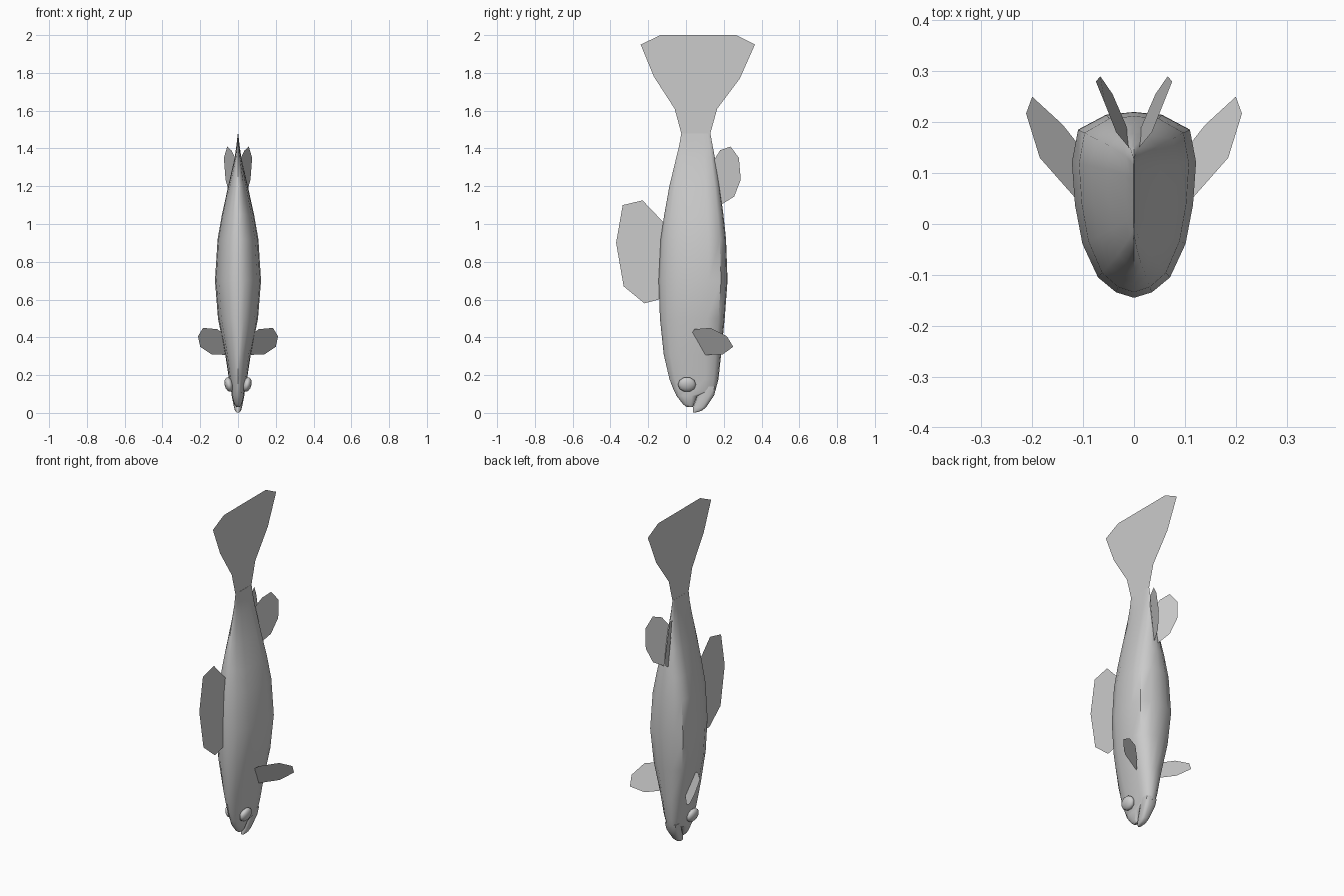
import bpy, bmesh, math
from mathutils import Matrix, Vector

if "Cube" in bpy.data.objects:
    bpy.data.objects.remove(bpy.data.objects["Cube"])

# half cross-section: (height fraction from back to belly, width fraction)
SECTION = [(0, 0), (.03, .29), (.11, .58), (.29, .83), (.50, .95),
           (.73, 1), (.905, .9), (.985, .45), (1, 0)]


def finish(name, bm, smooth=None):
    bmesh.ops.recalc_face_normals(bm, faces=bm.faces)
    me = bpy.data.meshes.new(name)
    bm.to_mesh(me)
    bm.free()
    ob = bpy.data.objects.new(name, me)
    bpy.context.collection.objects.link(ob)
    if smooth:
        bpy.ops.object.select_all(action='DESELECT')
        ob.select_set(True)
        bpy.context.view_layer.objects.active = ob
        bpy.ops.object.shade_smooth_by_angle(angle=math.radians(smooth))
    return ob


def loft(name, rings):
    """Rings are (z, back y, belly y, half width)."""
    outline = SECTION + [(t, -w) for t, w in SECTION[-2:0:-1]]
    bm = bmesh.new()
    loops = [[bm.verts.new((w * hw, y0 + t * (y1 - y0), z)) for t, w in outline]
             for z, y0, y1, hw in rings]
    n = len(outline)
    for a, b in zip(loops, loops[1:]):
        for i in range(n):
            bm.faces.new((a[i], a[(i + 1) % n], b[(i + 1) % n], b[i]))
    bm.faces.new(loops[0])
    bm.faces.new(loops[-1])
    return finish(name, bm, 50)


def fin(name, pts, side=1):
    bm = bmesh.new()
    bm.faces.new([bm.verts.new((side * x, y, z)) for x, y, z in pts])
    return finish(name, bm)


# body with upper head
loft("body", [
    (.03, .005, .035, .008), (.045, -.015, .042, .019), (.09, -.05, .06, .032),
    (.125, -.067, .158, .037), (.18, -.088, .172, .048), (.31, -.118, .186, .068),
    (.5, -.138, .205, .106), (.7, -.145, .22, .122), (.92, -.134, .212, .108),
    (1.05, -.115, .198, .085), (1.2, -.088, .178, .052), (1.35, -.052, .153, .018),
    (1.42, -.035, .14, .008), (1.48, -.025, .129, .001)])

# lower jaw, leaving a mouth slit
loft("lower_jaw", [
    (.003, .036, .055, .008), (.012, .036, .085, .016), (.03, .038, .107, .021),
    (.095, .062, .15, .034), (.14, .06, .161, .039)])

# tail and dorsal fins on the centre plane
tail = [(-.025, 1.48), (-.06, 1.61), (-.17, 1.78), (-.24, 1.95), (-.135, 2),
        (.265, 2), (.365, 1.95), (.285, 1.77), (.165, 1.61), (.129, 1.48)]
dorsal = [(-.11, 1.0), (-.125, 1.015), (-.23, 1.125), (-.335, 1.1), (-.37, .9),
          (-.33, .67), (-.22, .58), (-.145, .6), (-.12, .62)]
fin("tail_fin", [(0, y, z) for y, z in tail])
fin("dorsal_fin", [(0, y, z) for y, z in dorsal])

# paired fins and eyes
pectoral = [(.07, .026, .415), (.11, .045, .443), (.185, .13, .45), (.212, .217, .405),
            (.2, .25, .35), (.14, .195, .31), (.065, .10, .307)]
pelvic = [(.01, .15, 1.34), (.035, .18, 1.39), (.057, .236, 1.41), (.075, .28, 1.35),
          (.066, .29, 1.235), (.042, .255, 1.145), (.014, .19, 1.105)]
for label, s in (("right", 1), ("left", -1)):
    fin("pectoral_fin_" + label, pectoral, s)
    fin("pelvic_fin_" + label, pelvic, s)
    bm = bmesh.new()
    m = (Matrix.Translation((s * .048, .005, .15))
         @ Matrix.Rotation(s * math.radians(14), 4, 'Y')
         @ Matrix.Diagonal((.023, .048, .041, 1))
         @ Matrix.Rotation(math.radians(90), 4, 'Y'))
    bmesh.ops.create_uvsphere(bm, u_segments=10, v_segments=8, radius=1, matrix=m)
    finish("eye_" + label, bm, 60)
